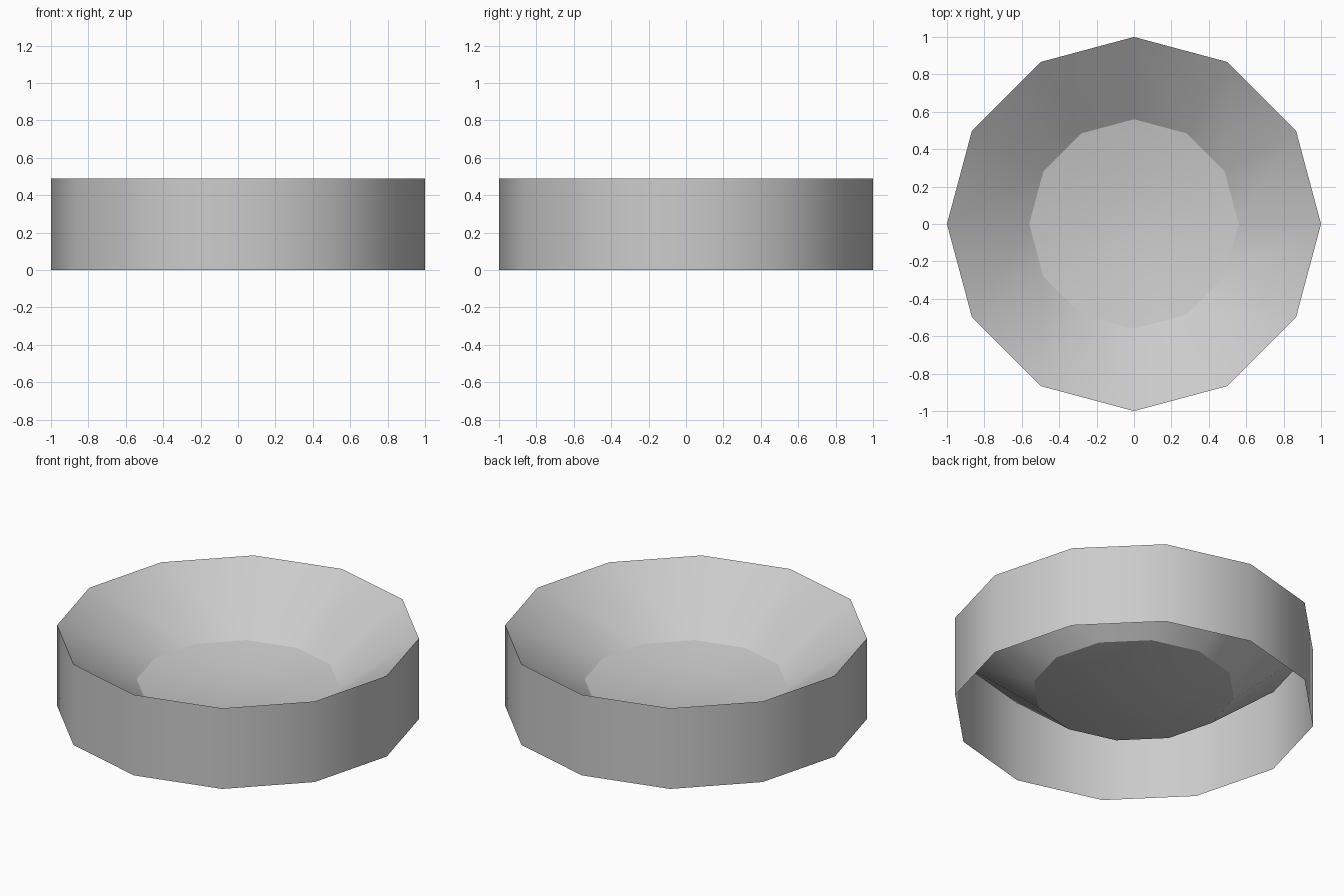
import bpy, bmesh
from math import sin, cos, pi

if "Cube" in bpy.data.objects:
    bpy.data.objects.remove(bpy.data.objects["Cube"])

SIDES = 12


def lathe(name, profile, smooth=()):
    """Turn a (radius, z) profile round z; radius 0 closes the surface."""
    bm = bmesh.new()
    rings = []
    for r, z in profile:
        if r == 0:
            rings.append([bm.verts.new((0, 0, z))] * SIDES)
        else:
            rings.append([bm.verts.new((r * cos(2 * pi * i / SIDES),
                                        r * sin(2 * pi * i / SIDES), z))
                          for i in range(SIDES)])
    for k, (a, b) in enumerate(zip(rings, rings[1:])):
        for i in range(SIDES):
            j = (i + 1) % SIDES
            corners = list(dict.fromkeys((a[i], a[j], b[j], b[i])))
            bm.faces.new(corners).smooth = k in smooth
    mesh = bpy.data.meshes.new(name)
    bm.to_mesh(mesh)
    bm.free()
    # keep the crease between facets and floor sharp
    mesh.set_sharp_from_angle(angle=pi * 0.19)
    obj = bpy.data.objects.new(name, mesh)
    bpy.context.collection.objects.link(obj)
    return obj


RIM = 0.49

# outer wall, open underneath
lathe("outer_wall", [(1, 0), (1, RIM)], smooth=(0,))

# sloping faceted sides, seen from above and from below
lathe("inner_slope", [(0.56, 0.18), (1, RIM)])
lathe("under_slope", [(1, RIM), (0.56, 0.13)])

# shallow smooth floor and its underside
lathe("floor", [(0, 0.12), (0.3, 0.135), (0.56, 0.18)], smooth=(0, 1))
lathe("floor_underside", [(0.56, 0.13), (0.3, 0.085), (0, 0.07)], smooth=(0, 1))
